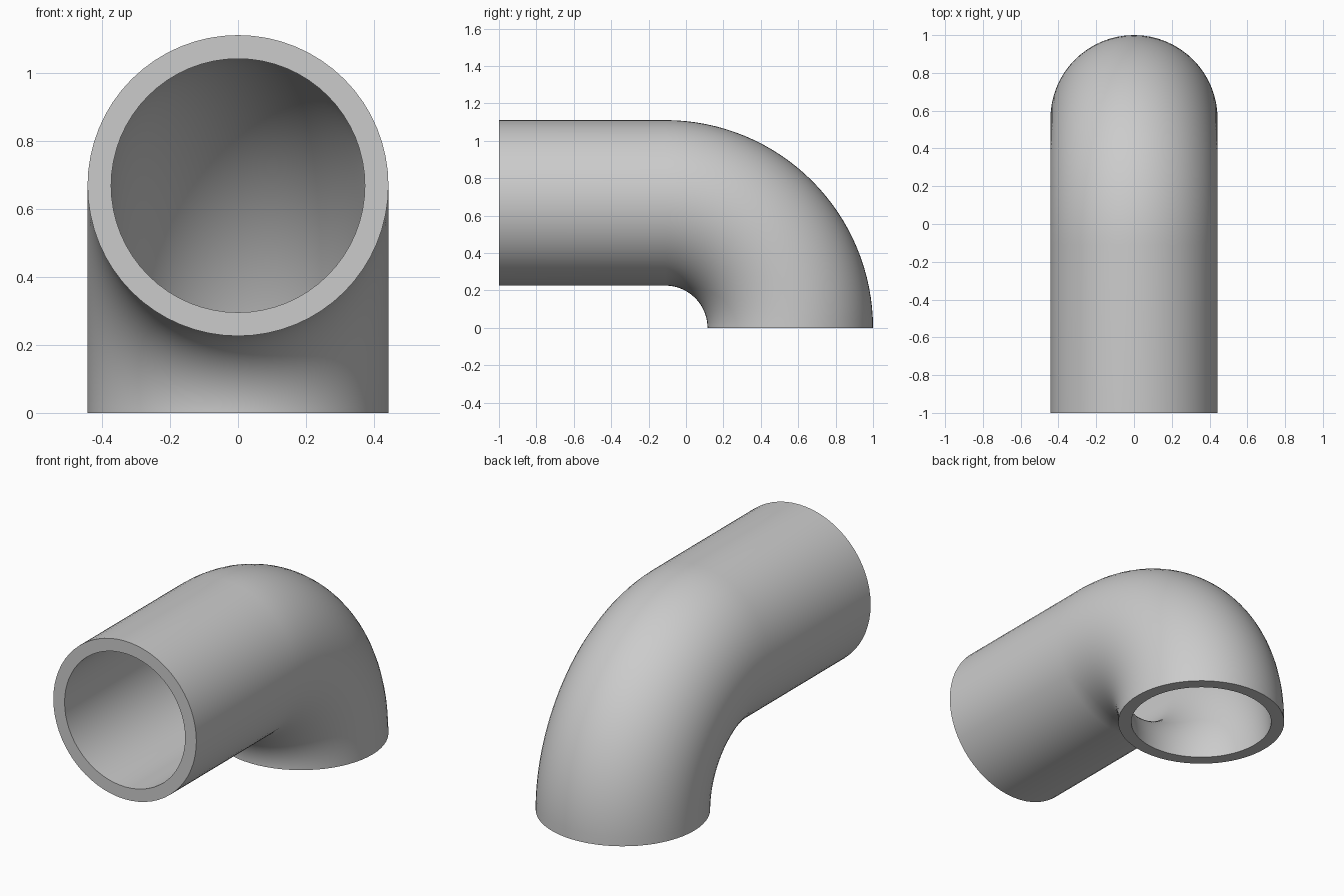
import bpy, bmesh, math
from mathutils import Vector

cube = bpy.data.objects.get("Cube")
if cube:
    bpy.data.objects.remove(cube, do_unlink=True)

BEND_RADIUS = 0.6685
OUTER, INNER = 0.4425, 0.373
BEND_Y = -0.111      # centre of the bend; the straight run ends here
FRONT_Y = -1.0
SIDES, BEND_STEPS = 64, 32

# Plain grey material
grey = bpy.data.materials.new("plain grey")
grey.use_nodes = True
colour = (0.6, 0.6, 0.6, 1)
grey.diffuse_color = colour
grey.node_tree.nodes["Principled BSDF"].inputs["Base Color"].default_value = colour

# Path stations: the straight mouth, then the quarter bend down to the floor
stations = [(FRONT_Y, 0.0)]
stations += [(BEND_Y, math.pi / 2 * i / BEND_STEPS) for i in range(BEND_STEPS + 1)]

bm = bmesh.new()


def ring(y, angle, radius):
    """Circle of vertices across the pipe at one station."""
    out = Vector((0, math.sin(angle), math.cos(angle)))
    verts = []
    for k in range(SIDES):
        t = math.tau * k / SIDES
        co = Vector((radius * math.sin(t), y, 0))
        verts.append(bm.verts.new(co + out * (BEND_RADIUS + radius * math.cos(t))))
    return verts


# Outer wall forward, inner wall back; closing the loop makes both end rims
rings = [ring(y, a, OUTER) for y, a in stations]
rings += [ring(y, a, INNER) for y, a in reversed(stations)]
for i, a in enumerate(rings):
    b = rings[(i + 1) % len(rings)]
    for k in range(SIDES):
        n = (k + 1) % SIDES
        bm.faces.new((a[k], a[n], b[n], b[k]))
bmesh.ops.recalc_face_normals(bm, faces=bm.faces)

mesh = bpy.data.meshes.new("elbow_pipe")
bm.to_mesh(mesh)
bm.free()
mesh.materials.append(grey)
pipe = bpy.data.objects.new("elbow_pipe", mesh)
bpy.context.collection.objects.link(pipe)

# Smooth walls with crisp rims
bpy.ops.object.select_all(action="DESELECT")
pipe.select_set(True)
bpy.context.view_layer.objects.active = pipe
bpy.ops.object.shade_smooth_by_angle(angle=math.radians(35))
